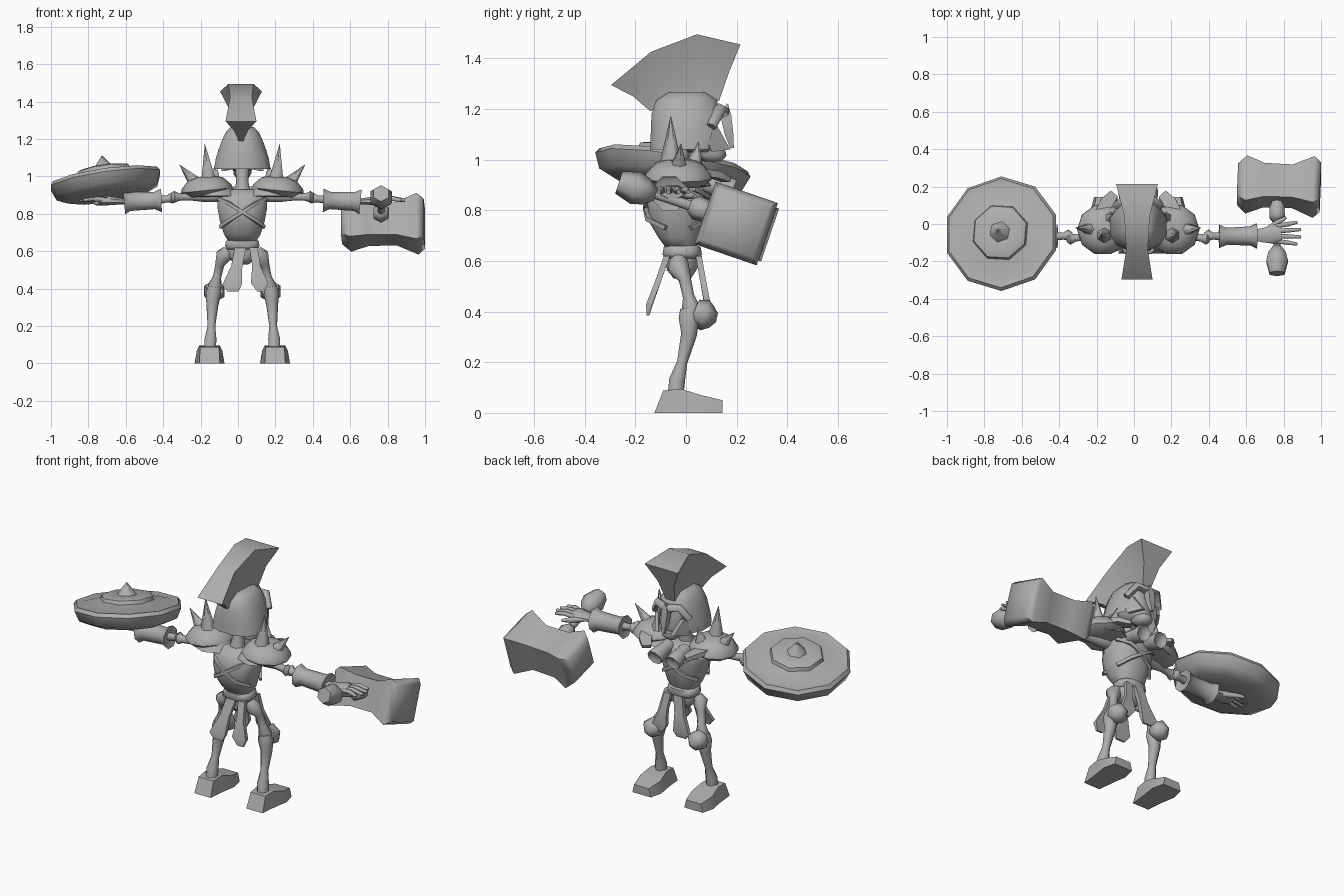
import bpy, bmesh, math
from mathutils import Vector, Matrix

CX = 0.023  # body symmetry plane
grey = bpy.data.materials.new("grey")
grey.diffuse_color = (0.42, 0.42, 0.42, 1)


def finish(name, bm, angle):
    bmesh.ops.recalc_face_normals(bm, faces=bm.faces)
    me = bpy.data.meshes.new(name)
    bm.to_mesh(me)
    bm.free()
    ob = bpy.data.objects.new(name, me)
    bpy.context.collection.objects.link(ob)
    me.materials.append(grey)
    bpy.ops.object.select_all(action='DESELECT')
    ob.select_set(True)
    bpy.context.view_layer.objects.active = ob
    bpy.ops.object.shade_smooth_by_angle(angle=math.radians(angle))
    return ob


def loft(name, rings, caps=True, angle=58, matrix=None, cut=None):
    """Skin a list of equal-length closed rings."""
    bm = bmesh.new()
    vs = [[bm.verts.new(p) for p in r] for r in rings]
    n = len(rings[0])
    for a, b in zip(vs, vs[1:]):
        for i in range(n):
            j = (i + 1) % n
            bm.faces.new((a[i], a[j], b[j], b[i]))
    if caps:
        bm.faces.new(vs[0])
        bm.faces.new(vs[-1])
    if cut:
        gone = [f for f in bm.faces if cut(f.calc_center_median())]
        bmesh.ops.delete(bm, geom=gone, context='FACES')
    if matrix:
        bm.transform(matrix)
    return finish(name, bm, angle)


def tube(name, pts, sides=8, flat=1.0, angle=62):
    """Tube through (x, y, z, radius) points; flat squashes it."""
    ps = [Vector(p[:3]) for p in pts]
    axis = (ps[-1] - ps[0]).normalized()
    rings = []
    for i, p in enumerate(ps):
        d = (ps[min(i + 1, len(ps) - 1)] - ps[max(i - 1, 0)]).normalized()
        if d.dot(axis) < 0.3:
            d = axis
        ref = Vector((0, 0, 1)) if abs(axis.z) < 0.8 else Vector((0, 1, 0))
        u = d.cross(ref).normalized()
        v = u.cross(d)
        r = pts[i][3]
        rings.append([p + r * (u * math.cos(t) + v * flat * math.sin(t))
                      for t in (2 * math.pi * (k + .5) / sides for k in range(sides))])
    return loft(name, rings, angle=angle)


def lathe(name, prof, sides, matrix, angle=50):
    rings = [[(r * math.cos(2 * math.pi * k / sides), r * math.sin(2 * math.pi * k / sides), z)
              for k in range(sides)] for r, z in prof]
    return loft(name, rings, True, angle, matrix)


def oval(hx, y0, y1, z, n=12, power=0.8):
    out = []
    for k in range(n):
        t = 2 * math.pi * (k + .5) / n
        c, s = math.cos(t), math.sin(t)
        out.append((CX + hx * math.copysign(abs(c) ** power, c),
                    (y0 + y1) / 2 + (y1 - y0) / 2 * math.copysign(abs(s) ** power, s), z))
    return out


def strip(name, rows):
    """Thin hanging strip from (x, half width, y, z, half thickness) rows."""
    loft(name, [[(x - w, y - t, z), (x + w, y - t, z), (x + w, y + t, z), (x - w, y + t, z)]
                for x, w, y, z, t in rows])


# Helmet crest: wide top edge, pinched waist, narrow base
top = [(-.296, 1.294, .083), (-.138, 1.425, .058), (.043, 1.494, .068), (.215, 1.454, .112)]
mid = [(-.21, 1.25, .04), (-.12, 1.31, .028), (.045, 1.36, .03), (.17, 1.345, .055)]
base = [(-.14, 1.19, .012), (-.09, 1.22, .02), (.045, 1.23, .025), (.13, 1.23, .03)]
loft("helmet_crest", [[(CX - .007 + s * w, y, z) for (y, z, w), s in
                       ((t, -1), (m, -1), (b, -1), (b, 1), (m, 1), (t, 1))]
                      for t, m, b in zip(top, mid, base)])

# Helmet shell with an open face
loft("helmet", [oval(.155, -.145, .12, 1.04), oval(.145, -.143, .135, 1.10), oval(.117, -.14, .14, 1.18),
                oval(.092, -.12, .125, 1.235), oval(.062, -.07, .08, 1.265)],
     cut=lambda c: (c.y > .09 and c.z < 1.2 and abs(c.x - CX) < .1) or c.z < 1.045)
tube("brow_guard", [(CX - .115, .1, 1.13, .02), (CX - .07, .135, 1.20, .024), (CX, .15, 1.185, .026),
                    (CX + .07, .135, 1.20, .024), (CX + .115, .1, 1.13, .02)], 6)
tube("nose_guard", [(CX, .163, 1.22, .004), (CX, .158, 1.17, .03), (CX, .17, 1.1, .024), (CX, .182, 1.045, .01)], 4)

# Skull, jaw and neck
loft("skull", [oval(.05, .0, .125, 1.03), oval(.07, -.04, .135, 1.06), oval(.085, -.1, .125, 1.11),
               oval(.085, -.1, .13, 1.17), oval(.06, -.06, .1, 1.22)])
loft("jaw", [oval(.035, .07, .14, .992, 10), oval(.05, .04, .16, 1.015, 10), oval(.05, .02, .155, 1.035, 10)])
tube("neck", [(CX, -.04, .9, .05), (CX, -.03, .97, .035), (CX, -.01, 1.1, .045)])

# Torso, spine, belt and pelvis
loft("torso", [oval(.075, -.08, .04, .65), oval(.1, -.11, .06, .69), oval(.122, -.15, .075, .755),
               oval(.136, -.155, .09, .83), oval(.135, -.14, .09, .89), oval(.085, -.1, .06, .93)])
tube("spine", [(CX, -.03, .56, .05), (CX, -.03, .7, .045)])
loft("belt", [oval(.085, -.085, .055, .61), oval(.095, -.095, .065, .625),
              oval(.09, -.09, .06, .655), oval(.075, -.07, .04, .662)])
loft("pelvis", [oval(.035, -.05, .02, .53), oval(.09, -.08, .05, .575), oval(.08, -.075, .05, .62)])

for s, side in ((1, "right"), (-1, "left")):
    def X(v):
        return CX + s * v

    # Cheek plate
    loft("cheek_plate_" + side, [[(X(x + o), y, z) for x, y, z in ((.105, .07, 1.13), (.085, .125, 1.13),
                                                                   (.05, .175, 1.04), (.1, .1, 1.03))]
                                 for o in (-.01, .012)])
    # Crossed straps on back and chest
    tube("back_strap_" + side, [(X(-.13), -.07, .885, .013), (X(-.07), -.146, .855, .013), (X(0), -.16, .81, .013),
                                (X(.07), -.15, .765, .013), (X(.115), -.08, .73, .013)], 4)
    tube("chest_strap_" + side, [(X(-.13), .03, .885, .013), (X(-.07), .085, .855, .013), (X(0), .095, .81, .013),
                                 (X(.07), .08, .765, .013), (X(.115), .02, .73, .013)], 4)
    # Chest cups
    tube("chest_cup_" + side, [(X(.055), .05, .91, .04), (X(.057), .11, .898, .042),
                               (X(.06), .165, .885, .05), (X(.06), .185, .88, .046), (X(.06), .17, .883, .03)], 8)
    # Shoulder guard, under plate, spikes and collar plate
    tilt = Matrix.Translation((X(.19), -.03, .925)) @ Matrix.Rotation(s * .1, 4, 'Y')
    lathe("shoulder_guard_" + side, [(.1, -.03), (.138, .0), (.134, .02), (.095, .06), (.05, .075)], 10, tilt)
    lathe("shoulder_plate_" + side, [(.09, -.04), (.13, -.035), (.1, .01)], 8,
          Matrix.Translation((X(.15), -.03, .93)))
    for i, (a, b, r) in enumerate((((.18, -.06, .975), (.2, -.06, 1.172), .046),
                                   ((.235, -.03, .945), (.335, -.02, 1.062), .044),
                                   ((.15, .03, .97), (.14, .05, 1.07), .038))):
        tube("shoulder_spike_%s_%d" % (side, i), [(X(a[0]), a[1], a[2], r), (X(b[0]), b[1], b[2], .001)], 6)
    tube("collar_plate_" + side, [(X(.2), .05, .95, .05), (X(.17), .115, .94, .05), (X(.13), .16, .92, .035)], 4, .4)
    # Arm bones and wrist guard
    tube("upper_arm_" + side, [(X(.13), -.05, .9, .04), (X(.2), -.055, .895, .035), (X(.28), -.065, .89, .02),
                               (X(.34), -.075, .89, .022), (X(.365), -.08, .89, .034), (X(.38), -.08, .89, .02)])
    tube("forearm_" + side, [(X(.355), -.065, .885, .02), (X(.375), -.06, .885, .032), (X(.4), -.065, .88, .02),
                             (X(.45), -.065, .875, .024), (X(.52), -.065, .87, .03)])
    tube("wrist_guard_" + side, [(X(.44), -.066, .872, .05), (X(.432), -.066, .872, .068), (X(.47), -.066, .871, .05),
                                 (X(.6), -.064, .866, .055), (X(.632), -.064, .864, .072), (X(.622), -.064, .864, .05)])
    # Hand
    tube("palm_" + side, [(X(.61), -.06, .865, .03), (X(.67), -.06, .868, .042),
                          (X(.735), -.055, .872, .058), (X(.765), -.052, .87, .05)], 8, .5)
    for i in range(4):
        y = -.092 + i * .027
        y2 = y + (i - 1.3) * .012
        e = .85 + (.02 if i in (1, 2) else 0)
        tube("finger_%s_%d" % (side, i), [(X(.74), y, .874, .014), (X(.8), (y + y2) / 2, .882, .014),
                                          (X(e), y2, .872, .009)], 6)
    tube("thumb_" + side, [(X(.69), -.03, .865, .018), (X(.75), .012, .86, .016), (X(.79), .035, .855, .009)], 6)
    # Leg bones and knee guard
    tube("thigh_" + side, [(X(.075), -.03, .6, .035), (X(.1), -.03, .575, .045), (X(.12), -.005, .53, .026),
                           (X(.135), .01, .46, .024), (X(.148), .02, .41, .04), (X(.15), .02, .375, .03)])
    tube("shin_" + side, [(X(.15), .01, .41, .036), (X(.155), .012, .375, .044), (X(.16), .012, .31, .034),
                          (X(.165), -.015, .2, .022), (X(.17), -.035, .13, .034), (X(.172), -.04, .08, .034)])
    tube("knee_guard_" + side, [(X(.148), .035, .4, .05), (X(.15), .075, .385, .062), (X(.15), .1, .38, .045),
                                (X(.15), .122, .375, .018)], 6)
    # Foot
    loft("foot_" + side, [[(X(.175 - wb), yb, 0), (X(.175 + wb), yb, 0), (X(.175 + wt), yt, z), (X(.175 - wt), yt, z)]
                          for yb, yt, z, wb, wt in ((-.125, -.09, .088, .055, .05), (-.02, -.02, .095, .065, .055),
                                                    (.07, .06, .07, .08, .068), (.145, .145, .05, .062, .05))])

# Hanging cloths: two behind, two in front
for nm, y0, y1 in (("back", -.075, -.145), ("front", .05, .085)):
    ym = (y0 + y1) / 2
    strip(nm + "_cloth", [(CX - .01, .03, y0, .62, .012), (CX - .03, .03, ym, .52, .012),
                          (CX - .055, .052, y1, .42, .012), (CX - .05, .03, y1 - .005, .385, .006)])
    strip(nm + "_tassel", [(CX + .06, .022, y0, .62, .012), (CX + .075, .022, ym, .52, .012),
                           (CX + .092, .046, y1, .43, .012), (CX + .1, .02, y1 - .005, .385, .006)])

# Round shield with raised boss and spike
tilt = (Matrix.Translation((-.706, -.055, .96)) @ Matrix.Rotation(-.155, 4, 'X') @ Matrix.Rotation(-.14, 4, 'Y')
        @ Matrix.Rotation(math.radians(18), 4, 'Z'))
lathe("shield", [(.08, -.07), (.22, -.068), (.285, -.04), (.31, .02), (.295, .04), (.26, .035), (.16, .06)], 10, tilt)
lathe("shield_boss", [(.16, .045), (.148, .08), (.125, .088), (.06, .086)], 8, tilt)
lathe("shield_spike", [(.062, .078), (.05, .095), (.001, .155)], 6, tilt)
tube("shield_grip", [(-.71, -.11, .9, .012), (-.71, -.06, .875, .016), (-.71, 0, .89, .012)], 6)

# Hammer: handle, collar, pommel and pinched square head
tube("hammer_handle", [(.765, -.2, .89, .02), (.765, .1, .79, .022)], 8)
tube("hammer_collar", [(.765, .015, .82, .028), (.765, .04, .81, .048), (.765, .085, .795, .045),
                       (.765, .12, .785, .03)], 6)
tube("hammer_pommel", [(.765, -.12, .862, .025), (.765, -.155, .873, .053), (.765, -.2, .888, .066),
                       (.765, -.265, .909, .046)], 6)
turn = Matrix.Translation((.775, .205, .745)) @ Matrix.Rotation(-.33, 4, 'X') @ Matrix.Rotation(-.04, 4, 'Z')
loft("hammer_head", [[(u, a * h, b * v) for a, b in ((-1, -1), (1, -1), (1, 1), (-1, 1))]
                     for u, h, v in ((-.222, .09, .08), (-.175, .127, .11), (-.08, .095, .09), (.07, .092, .09),
                                     (.185, .13, .13), (.222, .105, .105))],
     matrix=turn)
